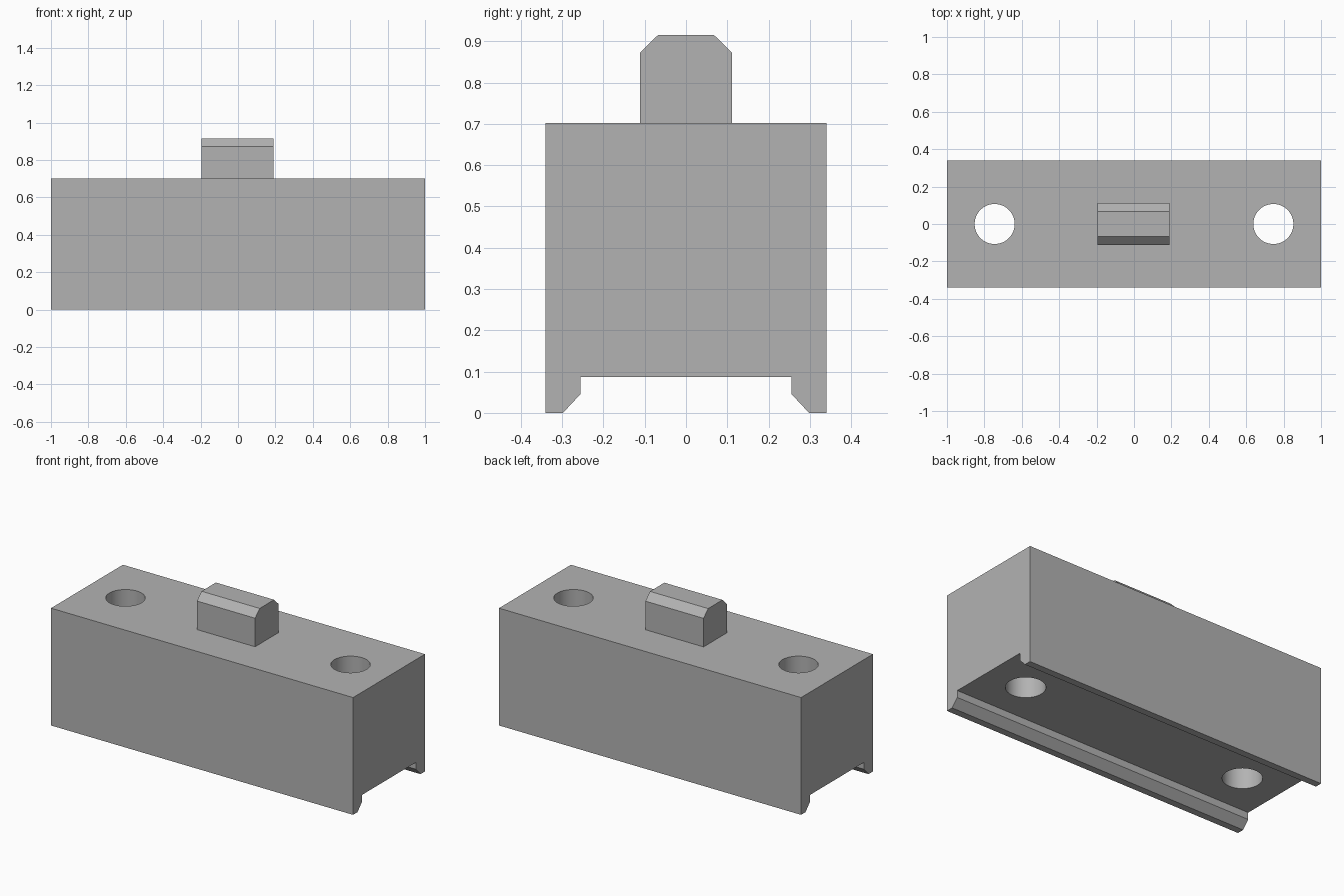
import bpy
import math

if "Cube" in bpy.data.objects:
    bpy.data.objects.remove(bpy.data.objects["Cube"], do_unlink=True)

grey = bpy.data.materials.new("plain grey")
grey.use_nodes = True
COLOUR = (0.45, 0.45, 0.45, 1)
grey.diffuse_color = COLOUR
grey.node_tree.nodes["Principled BSDF"].inputs["Base Color"].default_value = COLOUR


def extrude_profile(name, half, x0, x1):
    """Mirror a half profile (y, z) across y = 0 and sweep it along x."""
    ring = half + [(-y, z) for y, z in reversed(half)]
    n = len(ring)
    verts = [(x, y, z) for x in (x0, x1) for y, z in ring]
    faces = [tuple(reversed(range(n))), tuple(range(n, 2 * n))]
    faces += [(i, (i + 1) % n, (i + 1) % n + n, i + n) for i in range(n)]
    mesh = bpy.data.meshes.new(name)
    mesh.from_pydata(verts, [], faces)
    mesh.materials.append(grey)
    obj = bpy.data.objects.new(name, mesh)
    bpy.context.collection.objects.link(obj)
    return obj


def select_only(obj):
    bpy.ops.object.select_all(action="DESELECT")
    obj.select_set(True)
    bpy.context.view_layer.objects.active = obj


# Block with a lipped channel along the underside
body = extrude_profile("body_block", [
    (0.256, 0.087), (0.256, 0.045), (0.298, 0), (0.34, 0), (0.34, 0.702)], -1, 1)

# Chamfered locating key on top
extrude_profile("top_key", [(0.111, 0.702), (0.111, 0.873), (0.068, 0.915)],
                -0.194, 0.191)

# Two vertical through holes
for side in (-1, 1):
    bpy.ops.mesh.primitive_cylinder_add(
        vertices=64, radius=0.107, depth=2, location=(side * 0.745, 0, 0.4))
    cutter = bpy.context.object
    cutter.name = "hole_cutter"
    cutter.hide_render = True
    cutter.data.materials.append(grey)
    select_only(body)
    cut = body.modifiers.new("bolt_hole", "BOOLEAN")
    cut.operation = "DIFFERENCE"
    cut.solver = "EXACT"
    cut.object = cutter
    bpy.ops.object.modifier_apply(modifier=cut.name)
    bpy.data.objects.remove(cutter, do_unlink=True)

select_only(body)
bpy.ops.object.shade_smooth_by_angle(angle=math.radians(30))
